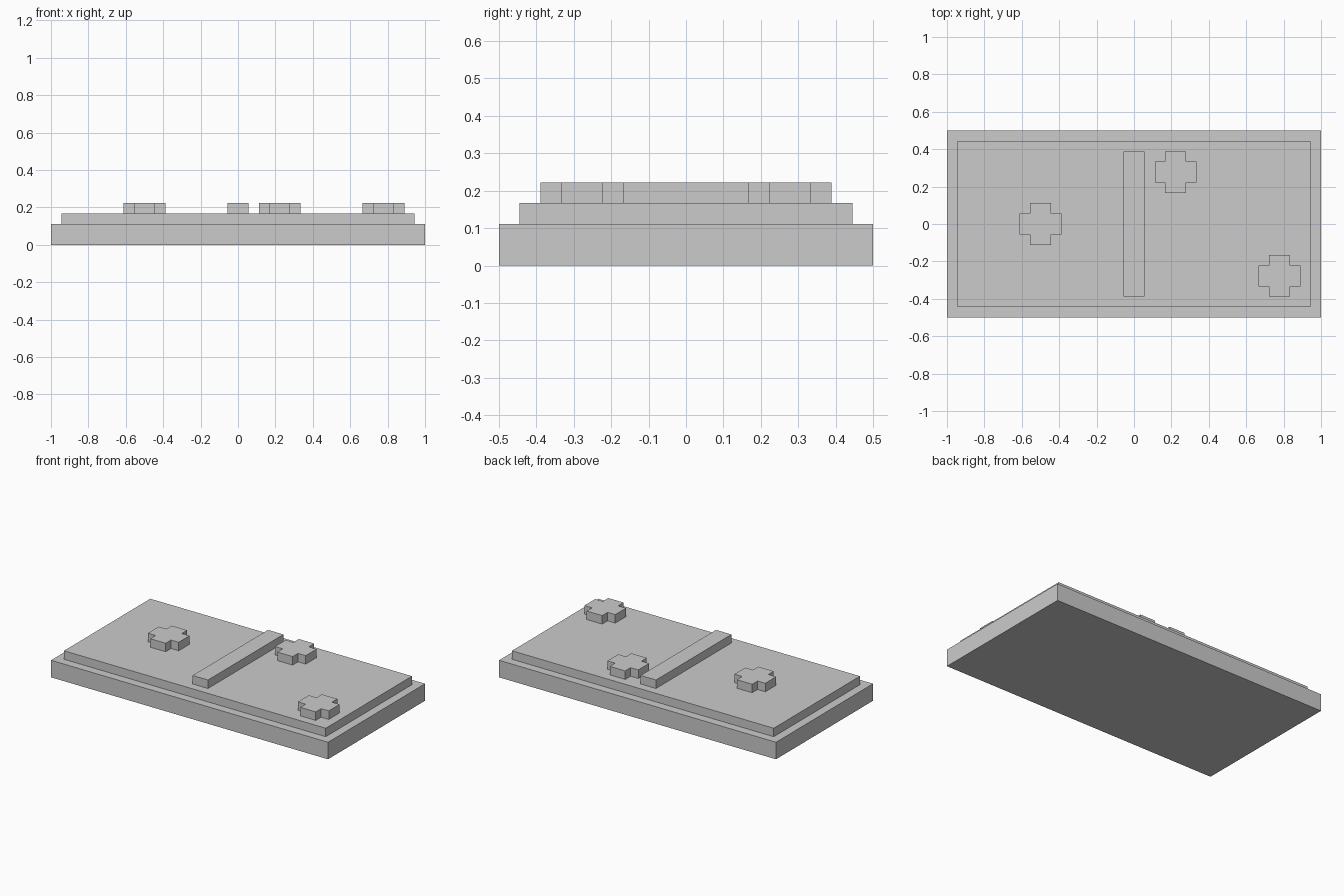
import bpy
import bmesh

if "Cube" in bpy.data.objects:
    bpy.data.objects.remove(bpy.data.objects["Cube"])

U = 1 / 18  # grid step of the blocky model


def prism(name, outline, z0, z1):
    """Extrude a flat outline (in grid steps) from z0 to z1."""
    bm = bmesh.new()
    base = bm.faces.new([bm.verts.new((x * U, y * U, z0 * U)) for x, y in outline])
    top = bmesh.ops.extrude_face_region(bm, geom=[base], use_keep_orig=True)["geom"]
    bmesh.ops.translate(bm, vec=(0, 0, (z1 - z0) * U),
                        verts=[v for v in top if isinstance(v, bmesh.types.BMVert)])
    bmesh.ops.recalc_face_normals(bm, faces=bm.faces)
    mesh = bpy.data.meshes.new(name)
    bm.to_mesh(mesh)
    bm.free()
    obj = bpy.data.objects.new(name, mesh)
    bpy.context.collection.objects.link(obj)
    return obj


def rect(hx, hy):
    return [(-hx, -hy), (hx, -hy), (hx, hy), (-hx, hy)]


# Stepped tile body and the raised divider
prism("tile_base", rect(18, 9), 0, 2)
prism("tile_face", rect(17, 8), 2, 3)
prism("divider_bar", rect(1, 7), 3, 4)

# Plus-shaped pips: one on the left half, two on the right half
plus = [(-1, -2), (1, -2), (1, -1), (2, -1), (2, 1), (1, 1),
        (1, 2), (-1, 2), (-1, 1), (-2, 1), (-2, -1), (-1, -1)]
for i, (x, y) in enumerate([(-9, 0), (4, 5), (14, -5)], 1):
    prism(f"pip_{i}", plus, 3, 4).location = (x * U, y * U, 0)
